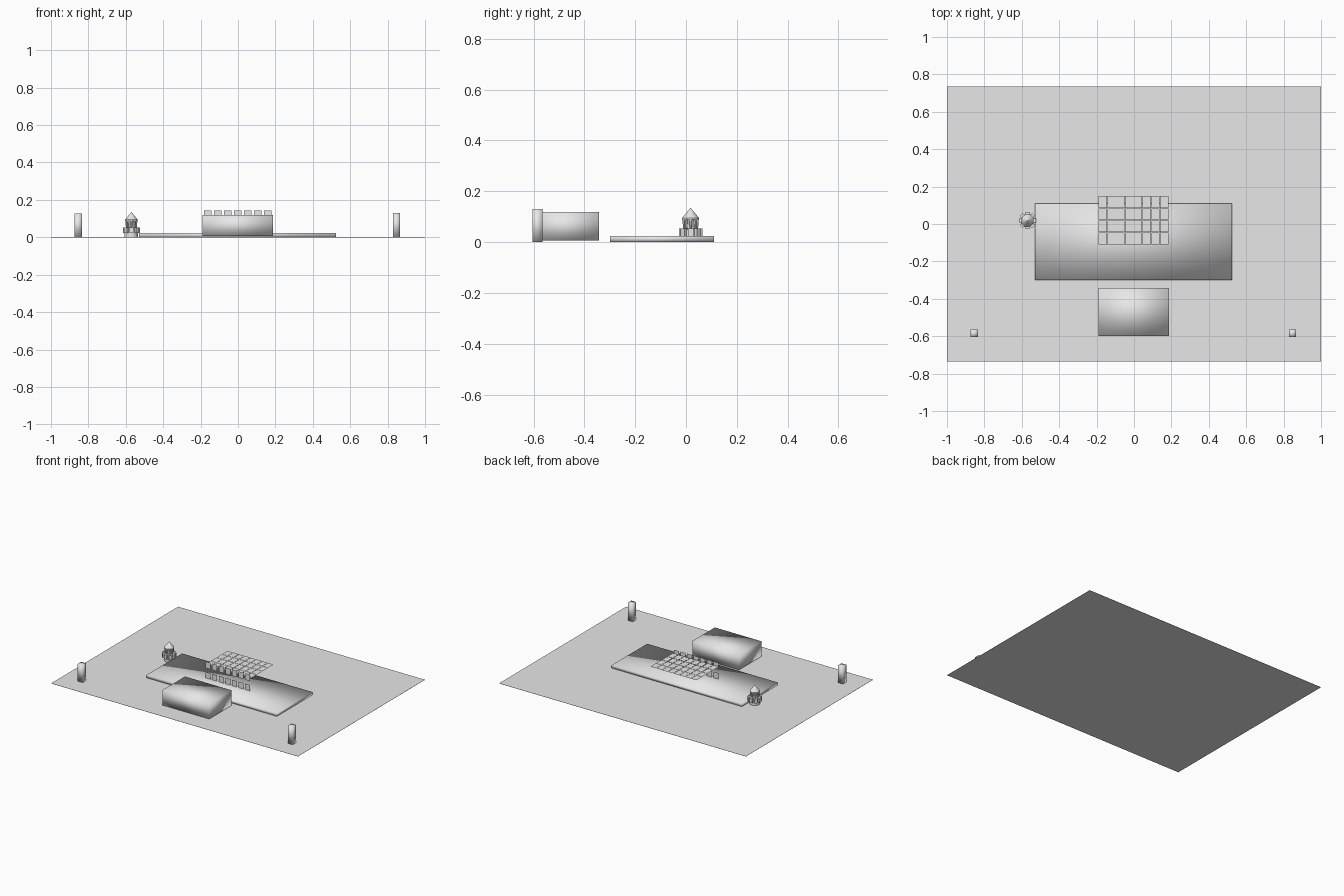
import bpy, bmesh, math
from mathutils import Matrix, Vector

if "Cube" in bpy.data.objects:
    bpy.data.objects.remove(bpy.data.objects["Cube"])

grey = bpy.data.materials.new("plain grey")
grey.diffuse_color = (0.8, 0.8, 0.8, 1)
grey.use_nodes = True
grey.node_tree.nodes["Principled BSDF"].inputs["Base Color"].default_value = grey.diffuse_color


def finish(bm, name, smooth=False):
    me = bpy.data.meshes.new(name)
    bm.to_mesh(me)
    bm.free()
    for p in me.polygons:
        p.use_smooth = smooth
    me.materials.append(grey)
    ob = bpy.data.objects.new(name, me)
    bpy.context.collection.objects.link(ob)
    return ob


def add_box(bm, lo, hi, spin=None):
    lo, hi = Vector(lo), Vector(hi)
    m = Matrix.Translation((lo + hi) / 2) @ Matrix.Diagonal((*(hi - lo), 1))
    bmesh.ops.create_cube(bm, size=1, matrix=(spin @ m) if spin else m)


def box(name, lo, hi, smooth=True):
    bm = bmesh.new()
    add_box(bm, lo, hi)
    return finish(bm, name, smooth)


def add_quad(bm, origin, u, v):
    o, u, v = Vector(origin), Vector(u), Vector(v)
    bm.faces.new([bm.verts.new(p) for p in (o, o + u, o + u + v, o + v)])


def add_cone(bm, r1, r2, z0, z1, sides, m):
    bmesh.ops.create_cone(bm, cap_ends=True, segments=sides, radius1=r1, radius2=r2,
                          depth=z1 - z0, matrix=m @ Matrix.Translation((0, 0, (z0 + z1) / 2)))


# Ground sheet, low terrace, front block and the two gate posts
box("ground_sheet", (-1, -0.735, 0), (1, 0.735, 0.001), False)
box("terrace", (-0.53, -0.30, 0.001), (0.525, 0.11, 0.023))
box("front_block", (-0.19, -0.60, 0.006), (0.187, -0.342, 0.118))
box("left_post", (-0.875, -0.605, 0.001), (-0.835, -0.565, 0.127))
box("right_post", (0.828, -0.605, 0.001), (0.866, -0.565, 0.131))

# Two rows of free-standing window panes
bm = bmesh.new()
for z in (0.02, 0.096):
    for i in range(7):
        add_quad(bm, (-0.162 + 0.0533 * i - 0.02, -0.115, z), (0.041, 0, 0), (0, 0, 0.047))
finish(bm, "window_panes")

# Flat roof panels separated by thin gaps
bm = bmesh.new()
cols, rows, gap = 8, 4, 0.002
w, d = 0.375 / cols, 0.26 / rows
for i in range(cols):
    for j in range(rows):
        add_quad(bm, (-0.19 + i * w + gap / 2, -0.11 + j * d + gap / 2, 0.118),
                 (w - gap, 0, 0), (0, d - gap, 0))
finish(bm, "roof_panels")

# Small ground markers behind the roof
bm = bmesh.new()
for i in range(8):
    add_quad(bm, (-0.185 + i * 0.052, 0.147, 0.002), (0.004, 0, 0), (0, 0.004, 0))
finish(bm, "ground_markers")

# Round tower: foot, core, ring of blocks, tapering ribs and pointed cap
centre = Matrix.Translation((-0.57, 0.018, 0))
bm = bmesh.new()
add_cone(bm, 0.036, 0.036, 0.001, 0.05, 16, centre)
add_cone(bm, 0.022, 0.022, 0.05, 0.092, 16, centre)
add_cone(bm, 0.034, 0.034, 0.088, 0.094, 16, centre)
add_cone(bm, 0.034, 0.0, 0.094, 0.135, 16, centre)
for k in range(8):
    spin = centre @ Matrix.Rotation(k * math.tau / 8, 4, 'Z')
    add_box(bm, (0.026, -0.011, 0.022), (0.046, 0.011, 0.053), spin)
    add_cone(bm, 0.004, 0.007, 0.05, 0.09, 6, spin @ Matrix.Translation((0.026, 0, 0)))
finish(bm, "round_tower")
